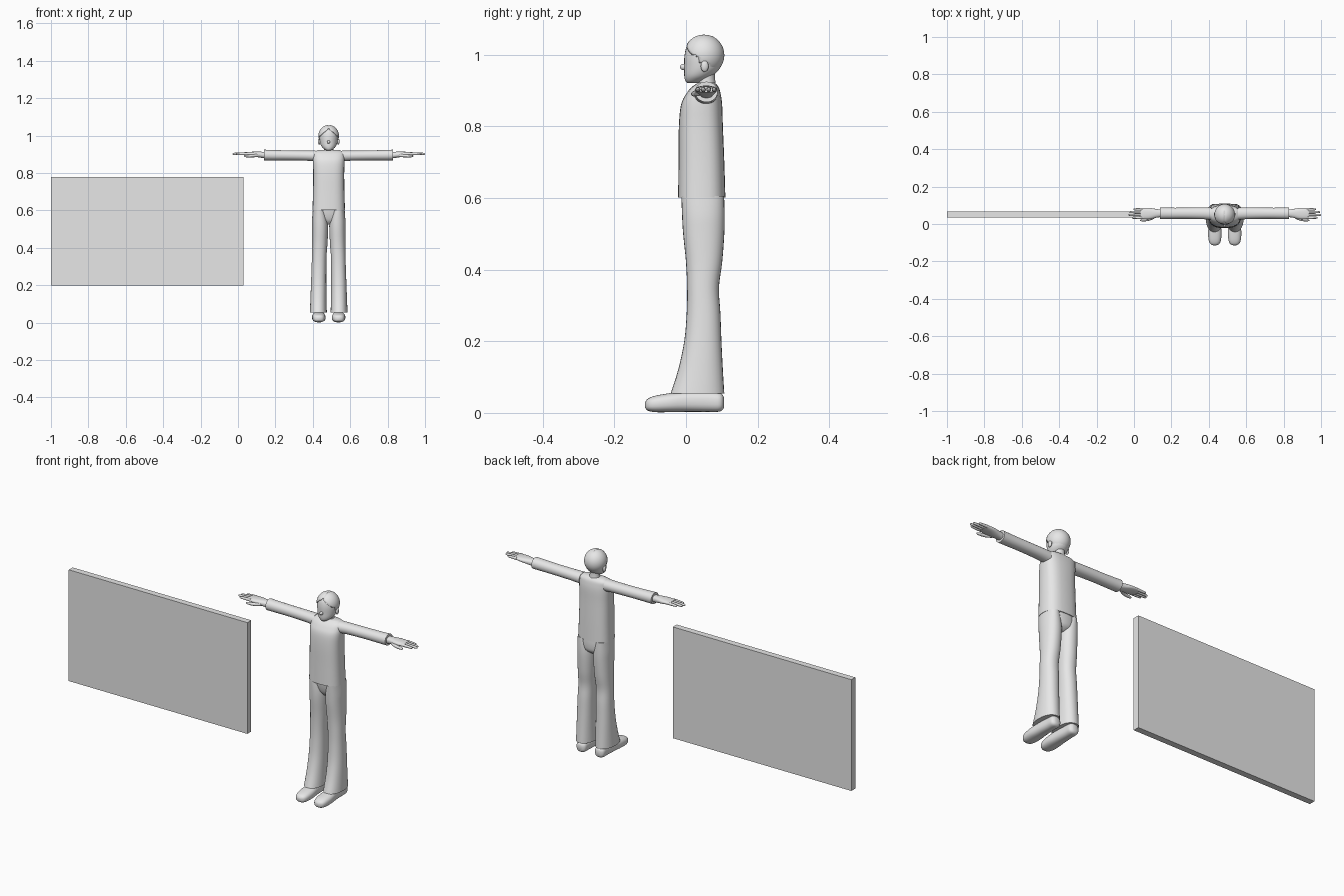
import bpy, bmesh, math
from mathutils import Vector

CX = 0.485          # figure centre line in x
grey = bpy.data.materials.new("plain_grey")
grey.diffuse_color = (0.8, 0.8, 0.8, 1)


def finish(name, bm, angle=45):
    bmesh.ops.recalc_face_normals(bm, faces=bm.faces)
    me = bpy.data.meshes.new(name)
    bm.to_mesh(me)
    bm.free()
    me.materials.append(grey)
    ob = bpy.data.objects.new(name, me)
    bpy.context.collection.objects.link(ob)
    bpy.ops.object.select_all(action='DESELECT')
    ob.select_set(True)
    bpy.context.view_layer.objects.active = ob
    bpy.ops.object.shade_smooth_by_angle(angle=math.radians(angle))
    return ob


def spline(rings, steps=4):
    """Smoothly interpolate ring parameters."""
    out = []
    for i in range(len(rings) - 1):
        p = [Vector(rings[min(max(j, 0), len(rings) - 1)]) for j in range(i - 1, i + 3)]
        for k in range(steps):
            t = k / steps
            out.append(0.5 * (2 * p[1] + (p[2] - p[0]) * t
                              + (2 * p[0] - 5 * p[1] + 4 * p[2] - p[3]) * t * t
                              + (3 * p[1] - p[0] - 3 * p[2] + p[3]) * t ** 3))
    return out + [Vector(rings[-1])]


def loft(name, axis, rings, power=2.0, side=1, n=28):
    """rings: (t along axis, u0, u1, v0, v1) extents of each cross-section."""
    bm = bmesh.new()
    loops = []
    for t, u0, u1, v0, v1 in spline(rings):
        loop = []
        for i in range(n):
            a = 2 * math.pi * i / n
            c, s = math.cos(a), math.sin(a)
            u = (u0 + u1) / 2 + (u1 - u0) / 2 * math.copysign(abs(c) ** (2 / power), c)
            v = (v0 + v1) / 2 + (v1 - v0) / 2 * math.copysign(abs(s) ** (2 / power), s)
            x, y, z = {'X': (t, u, v), 'Y': (u, t, v), 'Z': (u, v, t)}[axis]
            loop.append(bm.verts.new((CX + side * x, y, z)))
        loops.append(loop)
    for a, b in zip(loops, loops[1:]):
        for i in range(n):
            bm.faces.new((a[i], a[(i + 1) % n], b[(i + 1) % n], b[i]))
    bm.faces.new(loops[0])
    bm.faces.new(loops[-1])
    return finish(name, bm)


def ball(name, centre, radii, side=1):
    bm = bmesh.new()
    bmesh.ops.create_uvsphere(bm, u_segments=16, v_segments=10, radius=1)
    for v in bm.verts:
        p = [c + r * q for c, r, q in zip(centre, radii, v.co)]
        v.co = (CX + side * p[0], p[1], p[2])
    return finish(name, bm)


# Flat board beside the figure
bm = bmesh.new()
bmesh.ops.create_cube(bm, size=1)
for v in bm.verts:
    v.co = (-0.485 + v.co.x * 1.03, 0.05 + v.co.y * 0.032, 0.49 + v.co.z * 0.58)
finish("board", bm, 30)

# Shirt, pelvis and neck
loft("shirt", 'Z', [
    (0.602, -.087, .087, -.022, .110), (0.70, -.084, .084, -.021, .107),
    (0.80, -.083, .083, -.020, .103), (0.86, -.085, .085, -.014, .101),
    (0.89, -.085, .085, .000, .097), (0.91, -.082, .082, .016, .091),
    (0.922, -.060, .060, .034, .080)], 2.7)
loft("pelvis", 'Z', [
    (0.525, -.025, .025, .025, .080), (0.545, -.062, .062, .008, .102),
    (0.575, -.080, .080, -.002, .107), (0.61, -.082, .082, -.008, .106)], 2.3)
loft("neck", 'Z', [(0.90, -.032, .032, .030, .088), (0.925, -.025, .025, .035, .082),
                   (0.96, -.025, .025, .032, .080)])

# Head and face
loft("head", 'Z', [
    (0.921, -.012, .012, .004, .034), (0.928, -.024, .024, -.002, .050),
    (0.942, -.038, .038, -.005, .075), (0.965, -.047, .047, -.005, .096),
    (1.0, -.050, .050, -.004, .102), (1.03, -.043, .043, .006, .093),
    (1.05, -.015, .015, .035, .065)])
ball("nose", (0, -.005, .966), (.008, .012, .009))

# Hair cap with a parted fringe
bm = bmesh.new()
bmesh.ops.create_uvsphere(bm, u_segments=48, v_segments=32, radius=1)
for v in bm.verts:
    groove = 1 - 0.06 * math.exp(-(v.co.x / .07) ** 2) * (v.co.z > 0 and v.co.y < .3)
    v.co = Vector((v.co.x * .055, .050 + v.co.y * .057, .999 + v.co.z * .058 * groove))


def is_bare(face):
    p = face.calc_center_median()
    if p.y < .035:
        limit = 1.040 - 0.85 * abs(p.x)
    else:
        limit = .978 if p.y < .062 else .950
    return p.z < limit


bmesh.ops.delete(bm, geom=[f for f in bm.faces if is_bare(f)], context='FACES')
bmesh.ops.translate(bm, verts=bm.verts, vec=(CX, 0, 0))
hair = finish("hair", bm)
mod = hair.modifiers.new("thickness", 'SOLIDIFY')
mod.thickness, mod.offset = .007, -1

for s, tag in ((1, "left"), (-1, "right")):
    ball(tag + "_ear", (.051, .052, .968), (.007, .011, .016), s)

    # Sleeve along x, slightly wider at the cuff
    loft(tag + "_sleeve", 'X', [
        (.070, .022, .088, .862, .920), (.12, .026, .088, .866, .920),
        (.22, .028, .087, .868, .921), (.30, .027, .087, .868, .923),
        (.345, .026, .088, .868, .925)], 2.1, s)

    # Hand: palm, four fingers and a thumb
    loft(tag + "_palm", 'X', [
        (.33, .038, .076, .878, .912), (.365, .034, .080, .882, .914),
        (.40, .026, .086, .888, .914), (.43, .026, .086, .892, .913),
        (.45, .029, .083, .895, .911)], 2.3, s)
    for i, tip in enumerate((.497, .515, .510, .488)):
        y = .0335 + i * .015
        loft(f"{tag}_finger_{i + 1}", 'X', [
            (.435, y - .007, y + .007, .895, .911), (tip - .02, y - .006, y + .006, .896, .909),
            (tip - .005, y - .005, y + .005, .897, .907), (tip, y - .002, y + .002, .900, .904)],
            2.0, s, 12)
    loft(tag + "_thumb", 'X', [
        (.375, .030, .050, .886, .904), (.405, .017, .034, .884, .900),
        (.440, .014, .027, .884, .897), (.452, .017, .022, .888, .893)], 2.0, s, 12)

    # Flared trouser leg
    loft(tag + "_trouser_leg", 'Z', [
        (.054, .010, .101, -.043, .107), (.12, .012, .098, -.022, .103),
        (.20, .013, .095, -.005, .099), (.28, .013, .092, .002, .096),
        (.35, .012, .090, .003, .092), (.42, .007, .089, .000, .101),
        (.50, .003, .089, -.008, .107), (.55, .005, .089, -.011, .108),
        (.605, .018, .085, -.013, .106)], 2.2, s)

    # Shoe along y, from toe to heel
    loft(tag + "_shoe", 'Y', [
        (-.114, .044, .062, .014, .030), (-.106, .029, .077, .006, .040),
        (-.085, .020, .086, .002, .048), (-.045, .017, .089, .002, .055),
        (.0, .021, .085, .003, .060), (.06, .025, .081, .003, .060),
        (.095, .027, .079, .004, .056), (.106, .040, .066, .014, .044)], 2.5, s)
